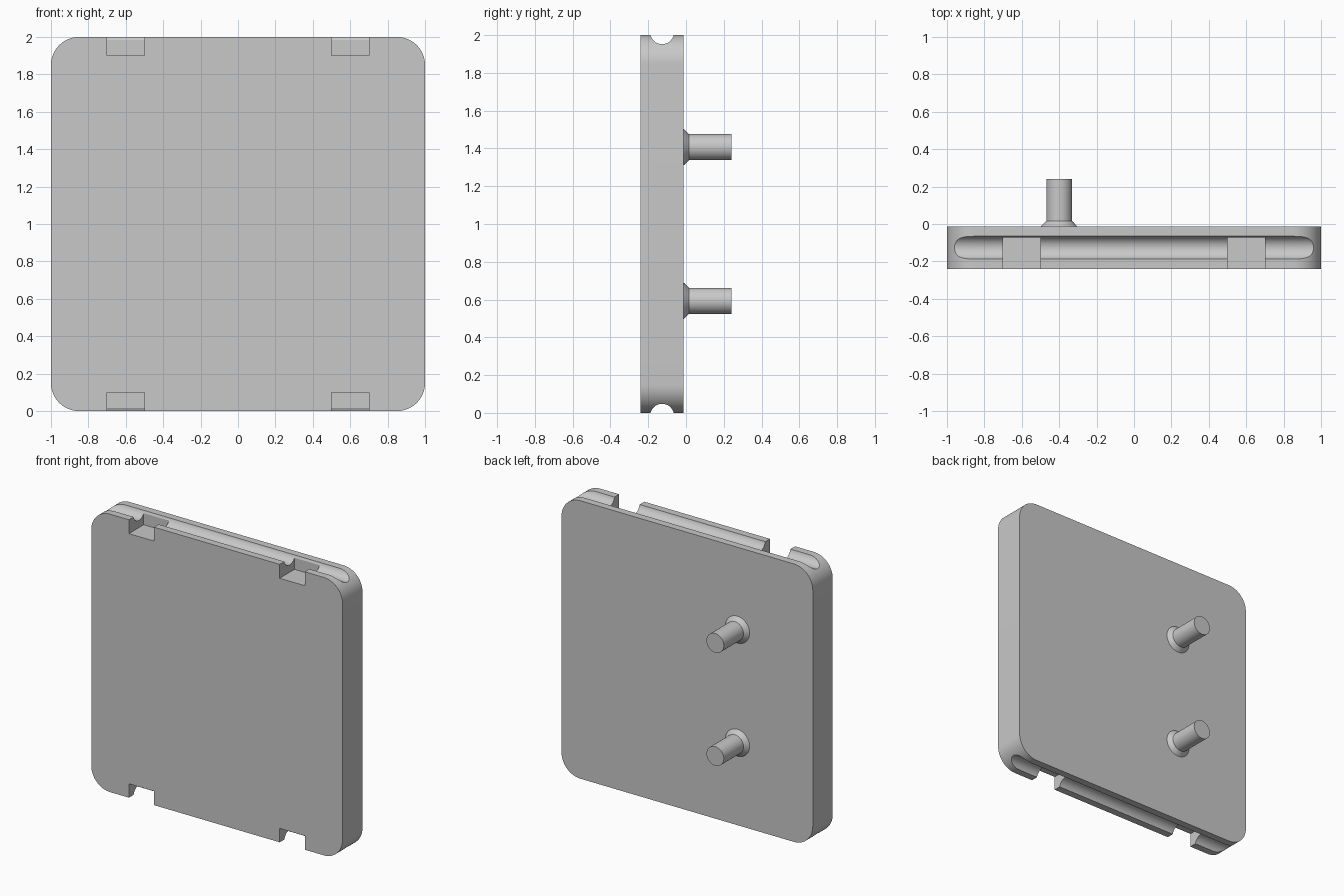
import bpy
import bmesh
from math import radians
from mathutils import Matrix, Vector

if "Cube" in bpy.data.objects:
    bpy.data.objects.remove(bpy.data.objects["Cube"], do_unlink=True)

grey = bpy.data.materials.new("plain_grey")
grey.use_nodes = True
grey.diffuse_color = (0.58, 0.58, 0.58, 1)
grey.node_tree.nodes["Principled BSDF"].inputs["Base Color"].default_value = grey.diffuse_color

FRONT, BACK = -0.24, -0.013
MID = (FRONT + BACK) / 2


def make_object(name, bm):
    bmesh.ops.recalc_face_normals(bm, faces=bm.faces)
    mesh = bpy.data.meshes.new(name)
    bm.to_mesh(mesh)
    bm.free()
    mesh.materials.append(grey)
    obj = bpy.data.objects.new(name, mesh)
    bpy.context.collection.objects.link(obj)
    return obj


def box(name, low, high):
    low, high = Vector(low), Vector(high)
    bm = bmesh.new()
    bmesh.ops.create_cube(bm, size=1, matrix=Matrix.Translation((low + high) / 2)
                          @ Matrix.Diagonal((*(high - low), 1)))
    return make_object(name, bm)


def cone(bm, r1, r2, length, matrix):
    bmesh.ops.create_cone(bm, cap_ends=True, segments=64, radius1=r1,
                          radius2=r2, depth=length, matrix=matrix)


def smooth(obj):
    bpy.ops.object.select_all(action="DESELECT")
    obj.select_set(True)
    bpy.context.view_layer.objects.active = obj
    bpy.ops.object.shade_smooth_by_angle(angle=radians(30))


# Plate with rounded upright corners
plate = box("plate", (-1, FRONT, 0), (1, BACK, 2))
bm = bmesh.new()
bm.from_mesh(plate.data)
corners = [e for e in bm.edges if abs(e.verts[0].co.y - e.verts[1].co.y) > 0.1]
bmesh.ops.bevel(bm, geom=corners, offset=0.15, segments=16, profile=0.5, affect="EDGES")
bm.to_mesh(plate.data)
bm.free()

# Round grooves along the top and bottom edges, and notches open to the front
cutters = []
for edge, side in ((2, 1), (0, -1)):
    bm = bmesh.new()
    cone(bm, 0.063, 0.063, 2.4, Matrix.Translation((0, MID, edge + side * 0.015))
         @ Matrix.Rotation(radians(90), 4, "Y"))
    cutters.append(make_object("groove_cutter", bm))
    for x in (-0.6, 0.6):
        inner, outer = edge - side * 0.1, edge + side * 0.1
        cutters.append(box("notch_cutter", (x - 0.1, FRONT - 0.1, min(inner, outer)),
                           (x + 0.1, -0.072, max(inner, outer))))

bpy.context.view_layer.objects.active = plate
for cutter in cutters:
    cut = plate.modifiers.new("cut", "BOOLEAN")
    cut.operation = "DIFFERENCE"
    cut.solver = "EXACT"
    cut.object = cutter
    bpy.ops.object.modifier_apply(modifier=cut.name)
for cutter in cutters:
    bpy.data.objects.remove(cutter, do_unlink=True)
smooth(plate)


# Two back pegs, each with a flared collar
def along_y(r1, r2, y0, y1, z, name):
    bm = bmesh.new()
    cone(bm, r1, r2, y1 - y0, Matrix.Translation((-0.4, (y0 + y1) / 2, z))
         @ Matrix.Rotation(radians(-90), 4, "X"))
    smooth(make_object(name, bm))


for label, z in (("lower", 0.593), ("upper", 1.407)):
    along_y(0.069, 0.069, BACK - 0.01, 0.24, z, label + "_peg")
    along_y(0.097, 0.069, BACK, 0.016, z, label + "_peg_collar")
